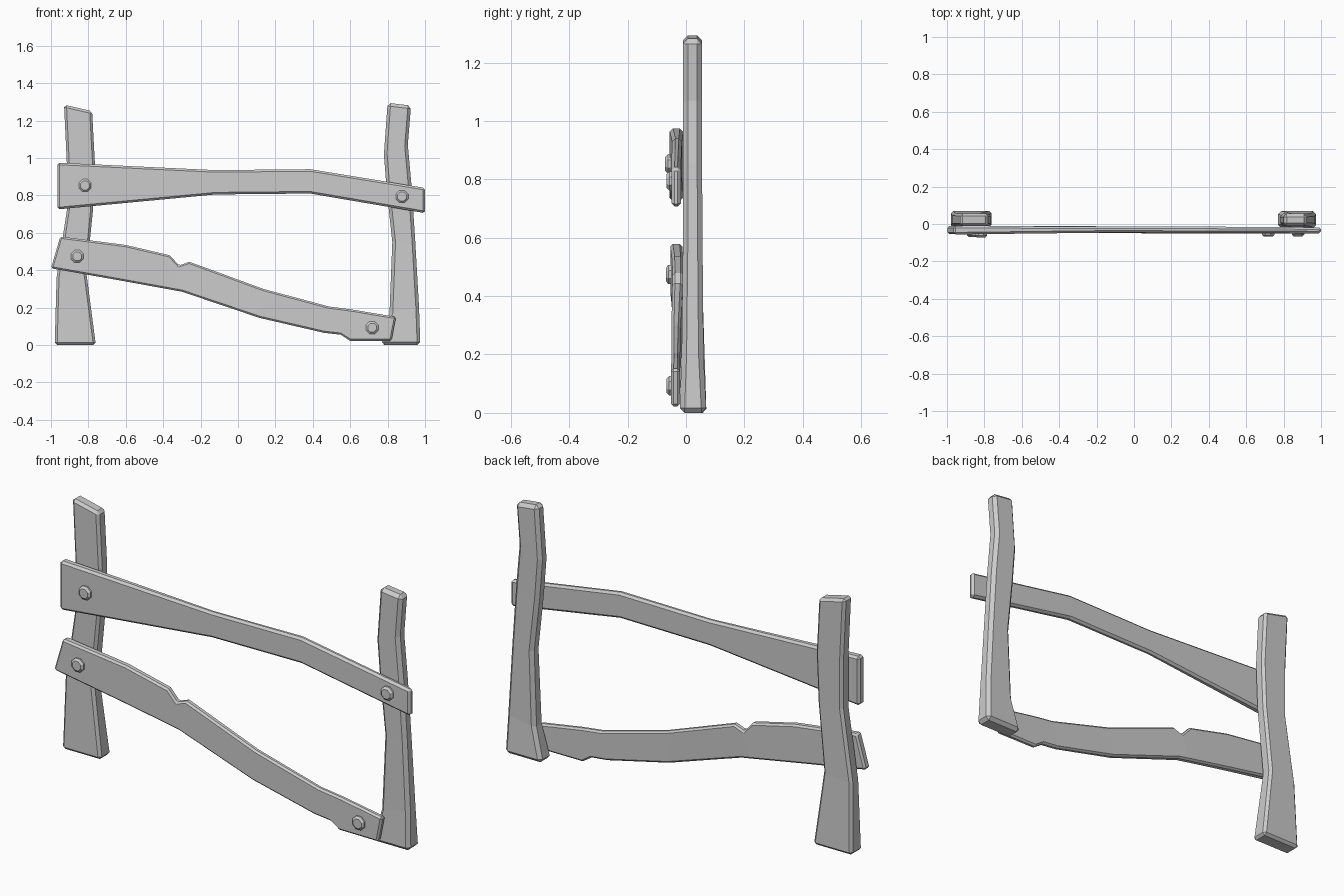
import bpy, bmesh
from math import radians, pi, cos, sin


def loft(name, stations, bevel):
    """Plank through stations (xa, za, xb, zb, y_front, y_back)."""
    bm = bmesh.new()
    rings = []
    for xa, za, xb, zb, yf, yb in stations:
        rings.append([bm.verts.new(p) for p in
                      ((xa, yf, za), (xb, yf, zb), (xb, yb, zb), (xa, yb, za))])
    for r, s in zip(rings, rings[1:]):
        for i in range(4):
            j = (i + 1) % 4
            bm.faces.new((r[i], r[j], s[j], s[i]))
    bm.faces.new(rings[0])
    bm.faces.new(rings[-1])
    bmesh.ops.recalc_face_normals(bm, faces=bm.faces)
    me = bpy.data.meshes.new(name)
    bm.to_mesh(me)
    bm.free()
    ob = bpy.data.objects.new(name, me)
    bpy.context.collection.objects.link(ob)
    m = ob.modifiers.new("chamfer", 'BEVEL')
    m.width = bevel
    m.segments = 1
    m.limit_method = 'ANGLE'
    m.angle_limit = radians(50)
    return ob


def bolt(name, x, z, y_base, y_tip):
    """Octagonal domed bolt head facing -y."""
    bm = bmesh.new()
    d = y_tip - y_base
    rings = []
    for r, t in ((0.036, -0.3), (0.036, 0.45), (0.025, 1.0)):
        rings.append([bm.verts.new((x + r * cos(pi / 8 + k * pi / 4), y_base + d * t,
                                    z + r * sin(pi / 8 + k * pi / 4))) for k in range(8)])
    for r, s in zip(rings, rings[1:]):
        for i in range(8):
            j = (i + 1) % 8
            bm.faces.new((r[i], r[j], s[j], s[i]))
    bm.faces.new(rings[0])
    bm.faces.new(rings[-1])
    bmesh.ops.recalc_face_normals(bm, faces=bm.faces)
    me = bpy.data.meshes.new(name)
    bm.to_mesh(me)
    bm.free()
    bpy.context.collection.objects.link(bpy.data.objects.new(name, me))


# Crooked posts, bottom to top
loft("left_post", [
    (-0.98, 0.00, -0.76, 0.00, -0.018, 0.07),
    (-0.97, 0.36, -0.81, 0.38, -0.010, 0.058),
    (-0.915, 0.72, -0.775, 0.725, -0.010, 0.055),
    (-0.915, 0.97, -0.765, 0.97, -0.010, 0.055),
    (-0.93, 1.285, -0.78, 1.25, -0.010, 0.055)], 0.013)
loft("right_post", [
    (0.765, 0.00, 0.975, 0.00, -0.022, 0.07),
    (0.81, 0.17, 0.968, 0.20, -0.015, 0.060),
    (0.825, 0.55, 0.948, 0.55, -0.011, 0.057),
    (0.795, 0.83, 0.928, 0.85, -0.011, 0.055),
    (0.78, 1.02, 0.908, 1.07, -0.011, 0.055),
    (0.80, 1.295, 0.925, 1.28, -0.011, 0.055)], 0.017)

# Upper rail, left to right: top edge then bottom edge
loft("upper_rail", [
    (-0.965, 0.975, -0.965, 0.725, -0.056, -0.010),
    (-0.12, 0.935, -0.12, 0.805, -0.046, -0.014),
    (0.385, 0.94, 0.385, 0.81, -0.048, -0.014),
    (1.0, 0.84, 1.0, 0.705, -0.050, -0.018)], 0.011)

# Lower rail with a notch in its top edge and a step below
loft("lower_rail", [
    (-0.95, 0.58, -1.0, 0.41, -0.054, -0.012),
    (-0.60, 0.535, -0.63, 0.345, -0.048, -0.010),
    (-0.365, 0.48, -0.41, 0.305, -0.046, -0.010),
    (-0.315, 0.425, -0.35, 0.294, -0.046, -0.010),
    (-0.26, 0.445, -0.30, 0.285, -0.047, -0.011),
    (0.135, 0.30, 0.115, 0.145, -0.050, -0.018),
    (0.49, 0.205, 0.46, 0.065, -0.050, -0.020),
    (0.57, 0.195, 0.55, 0.055, -0.050, -0.020),
    (0.62, 0.188, 0.60, 0.022, -0.050, -0.020),
    (0.845, 0.15, 0.82, 0.022, -0.052, -0.020)], 0.009)

# Bolts where rails meet posts
for name, x, z, base, tip in (("upper_left_bolt", -0.818, 0.853, -0.054, -0.072),
                              ("upper_right_bolt", 0.877, 0.794, -0.049, -0.067),
                              ("lower_left_bolt", -0.86, 0.474, -0.052, -0.069),
                              ("lower_right_bolt", 0.717, 0.093, -0.051, -0.067)):
    bolt(name, x, z, base, tip)
